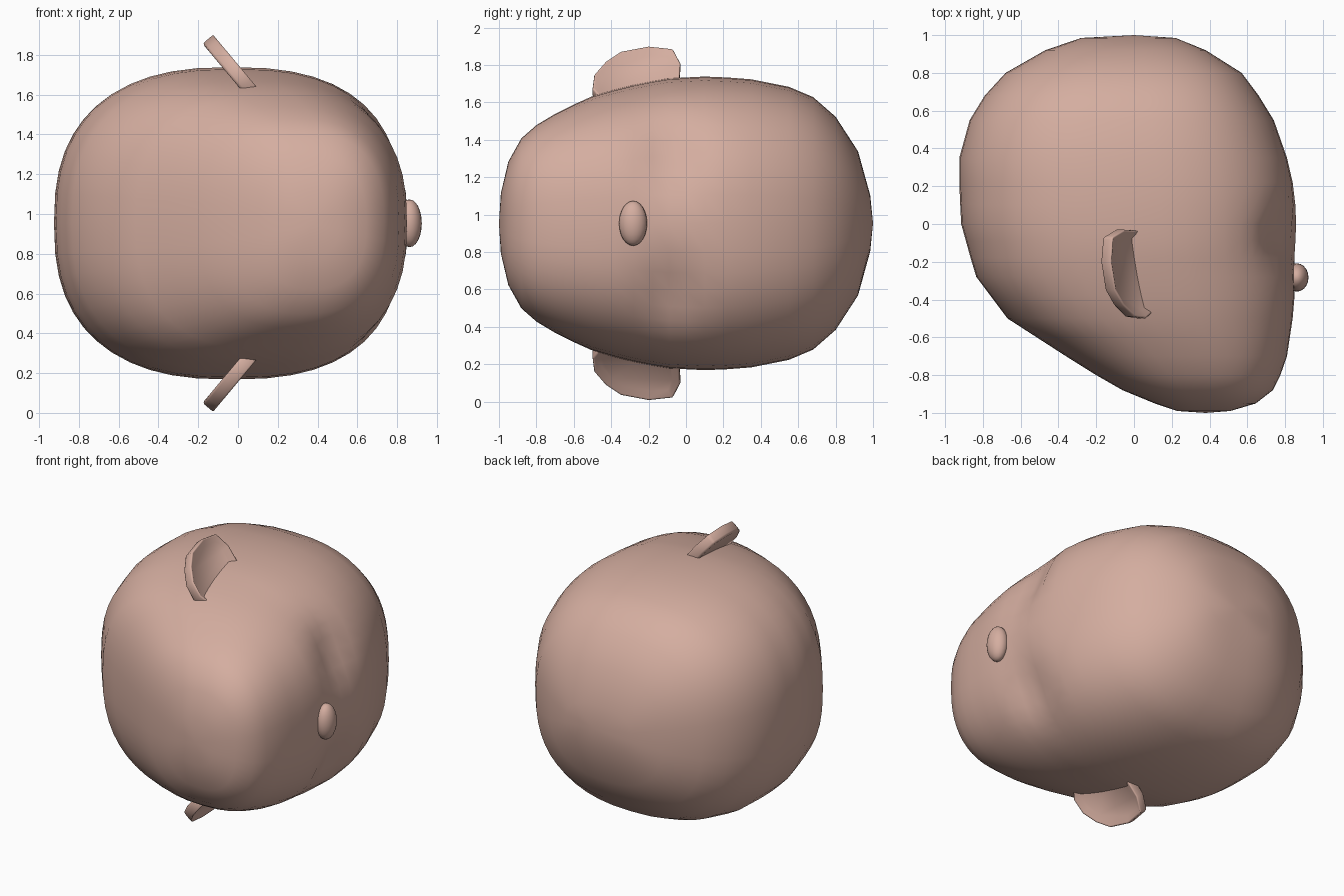
import bpy, bmesh, math
from mathutils import Vector

if "Cube" in bpy.data.objects:
    bpy.data.objects.remove(bpy.data.objects["Cube"])

ZC = 0.953  # mirror plane of the head, which lies on one ear

skin = bpy.data.materials.new("skin")
skin.diffuse_color = (0.66, 0.42, 0.35, 1)
skin.use_nodes = True
skin.node_tree.nodes["Principled BSDF"].inputs["Base Color"].default_value = skin.diffuse_color


def finish(name, bm, smooth_angle=None):
    bmesh.ops.recalc_face_normals(bm, faces=bm.faces)
    me = bpy.data.meshes.new(name)
    bm.to_mesh(me)
    bm.free()
    ob = bpy.data.objects.new(name, me)
    bpy.context.collection.objects.link(ob)
    me.materials.append(skin)
    for p in me.polygons:
        p.use_smooth = True
    return ob


# Head: superellipse sections stacked along y: (y, back x, face x, half width)
SECTIONS = [
    (0.985, -0.28, 0.22, 0.15), (0.92, -0.47, 0.38, 0.385),
    (0.80, -0.68, 0.57, 0.57), (0.68, -0.79, 0.66, 0.675),
    (0.55, -0.87, 0.74, 0.73), (0.35, -0.925, 0.81, 0.77),
    (0.22, -0.925, 0.84, 0.78), (0.10, -0.92, 0.855, 0.785),
    (0.00, -0.915, 0.86, 0.78), (-0.09, -0.89, 0.857, 0.775),
    (-0.18, -0.865, 0.85, 0.76), (-0.28, -0.835, 0.85, 0.74),
    (-0.38, -0.76, 0.85, 0.715), (-0.50, -0.67, 0.84, 0.68),
    (-0.60, -0.515, 0.825, 0.635), (-0.70, -0.36, 0.81, 0.585),
    (-0.80, -0.20, 0.775, 0.525), (-0.88, -0.06, 0.735, 0.455),
    (-0.95, 0.11, 0.645, 0.33), (-0.99, 0.23, 0.51, 0.16),
]
SEG = 48
EXP = 2 / 2.5


def power(v):
    return math.copysign(abs(v) ** EXP, v)


def eye_dent(x, y, z):
    if x < 0.2:
        return 0
    return 0.075 * math.exp(-((y + 0.07) / 0.14) ** 2 - ((abs(z) - 0.37) / 0.2) ** 2)


bm = bmesh.new()
rings = []
for y, xa, xb, h in SECTIONS:
    ring = []
    for i in range(SEG):
        a = 2 * math.pi * i / SEG
        x = (xa + xb) / 2 + (xb - xa) / 2 * power(math.cos(a))
        z = h * power(math.sin(a))
        ring.append(bm.verts.new((x - eye_dent(x, y, z), y, ZC + z)))
    rings.append(ring)
for r, s in zip(rings, rings[1:]):
    for i in range(SEG):
        j = (i + 1) % SEG
        bm.faces.new((r[i], r[j], s[j], s[i]))
for ring, tip in ((rings[0], (0.0, 1.0, ZC)), (rings[-1], (0.38, -1.0, ZC))):
    v = bm.verts.new(tip)
    for i in range(SEG):
        bm.faces.new((ring[i], ring[(i + 1) % SEG], v))
finish("head", bm)

# Button nose
bm = bmesh.new()
bmesh.ops.create_uvsphere(bm, u_segments=20, v_segments=12, radius=1)
for v in bm.verts:
    v.co = Vector((0.862 + 0.062 * v.co.x, -0.283 + 0.075 * v.co.y, ZC + 0.12 * v.co.z))
finish("nose", bm)

# Ears: tilted dished plates, outline as (y, distance out from the root)
EAR = [(-0.42, -0.10), (-0.50, 0.03), (-0.49, 0.13), (-0.43, 0.22), (-0.35, 0.29),
       (-0.20, 0.327), (-0.07, 0.31), (-0.03, 0.21), (-0.04, 0.0), (-0.08, -0.10)]


def ear(name, side):
    out = Vector((-0.64, 0, 0.765 * side))
    nrm = Vector((0.765, 0, 0.64 * side))
    root = Vector((0.06, 0, ZC + 0.677 * side))
    bm = bmesh.new()
    layers = [[bm.verts.new(root + out * t + nrm * d + Vector((0, y, 0)))
               for y, t in EAR] for d in (-0.038, 0.038)]
    n = len(EAR)
    for i in range(n):
        j = (i + 1) % n
        bm.faces.new((layers[0][i], layers[0][j], layers[1][j], layers[1][i]))
    bm.faces.new(layers[0])
    front = bm.faces.new(layers[1])
    bmesh.ops.recalc_face_normals(bm, faces=bm.faces)
    # hollow of the ear on the face side
    bmesh.ops.inset_region(bm, faces=[front], thickness=0.045)
    for v in front.verts:
        v.co -= nrm * 0.03
    ob = finish(name, bm)
    bev = ob.modifiers.new("soft rim", 'BEVEL')
    bev.width = 0.014
    bev.segments = 2
    bev.limit_method = 'ANGLE'
    bev.angle_limit = math.radians(50)


ear("upper_ear", 1)
ear("lower_ear", -1)
